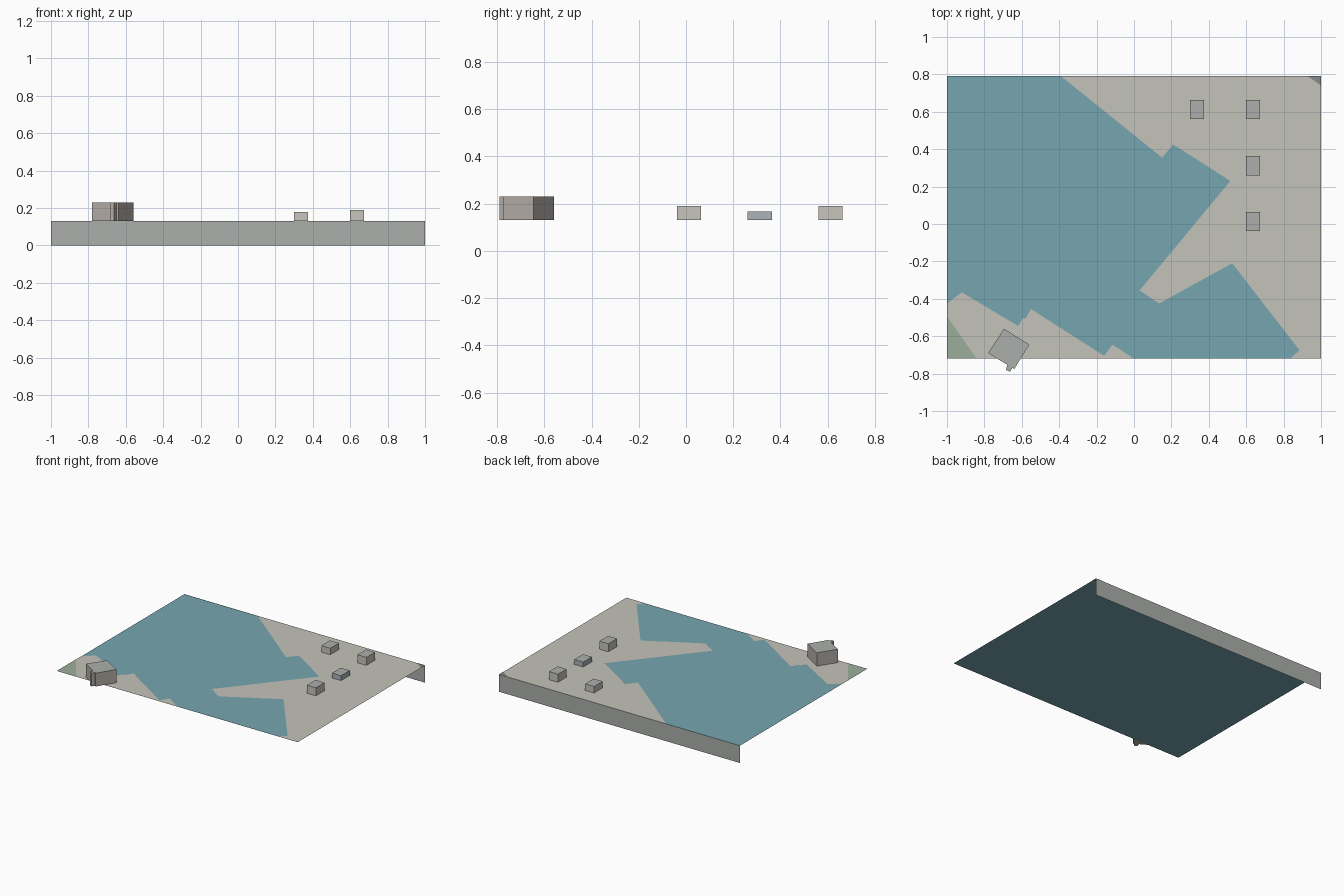
import bpy, bmesh

if "Cube" in bpy.data.objects:
    bpy.data.objects.remove(bpy.data.objects["Cube"])

GROUND = 0.13


def material(name, rgb):
    m = bpy.data.materials.new(name)
    m.diffuse_color = (*rgb, 1)
    m.use_nodes = True
    m.node_tree.nodes["Principled BSDF"].inputs["Base Color"].default_value = m.diffuse_color
    return m


WATER = material("water_teal", (0.18, 0.38, 0.44))
PAVING = material("paving_beige", (0.55, 0.54, 0.49))
GRASS = material("grass_green", (0.33, 0.43, 0.33))
ROAD = material("road_grey", (0.24, 0.25, 0.25))
ROOF = material("roof_grey", (0.41, 0.43, 0.41))
CREAM = material("wall_cream", (0.57, 0.56, 0.50))
BLUE = material("wall_blue", (0.40, 0.45, 0.49))
STONE = material("wall_stone", (0.47, 0.43, 0.40))


def outline(name, points, z, mats, height=0):
    """Flat upward polygon, extruded into a block when height is given."""
    bm = bmesh.new()
    face = bm.faces.new([bm.verts.new((x, y, z)) for x, y in points])
    face.normal_update()
    if face.normal.z < 0:
        face.normal_flip()
    if height:
        res = bmesh.ops.extrude_face_region(bm, geom=[face], use_keep_orig=True)
        top = [v for v in res["geom"] if isinstance(v, bmesh.types.BMVert)]
        bmesh.ops.translate(bm, verts=top, vec=(0, 0, height))
        bmesh.ops.recalc_face_normals(bm, faces=bm.faces)
        for f in bm.faces:
            f.material_index = 1 if f.normal.z > 0.9 else 0
    mesh = bpy.data.meshes.new(name)
    bm.to_mesh(mesh)
    bm.free()
    for m in mats:
        mesh.materials.append(m)
    obj = bpy.data.objects.new(name, mesh)
    bpy.context.collection.objects.link(obj)
    return obj


# Water sheet with the land laid just above it
outline("water", [(-1, -0.72), (1, -0.72), (1, 0.79), (-1, 0.79)], GROUND - 0.001, [WATER])
outline("east_quay", [(-0.39, 0.79), (0.15, 0.355), (0.21, 0.425), (0.515, 0.23),
                      (0.03, -0.355), (0.135, -0.425), (0.525, -0.21), (0.885, -0.675),
                      (0.835, -0.72), (1, -0.72), (1, 0.79)], GROUND, [PAVING])
outline("south_quay", [(-1, -0.425), (-0.92, -0.365), (-0.62, -0.545), (-0.595, -0.505),
                       (-0.58, -0.505), (-0.55, -0.455), (-0.16, -0.705),
                       (-0.115, -0.645), (0, -0.72), (-1, -0.72)], GROUND, [PAVING])
outline("grass_corner", [(-1, -0.495), (-1, -0.72), (-0.84, -0.72)], GROUND + 0.001, [GRASS])
outline("road_corner", [(0.93, 0.79), (1, 0.74), (1, 0.79)], GROUND + 0.001, [ROAD])

# Back wall hanging below the rear edge
wall = bpy.data.meshes.new("back_wall")
wall.from_pydata([(1, 0.79, 0), (-1, 0.79, 0), (-1, 0.79, GROUND), (1, 0.79, GROUND)],
                 [], [(0, 1, 2, 3)])
wall.materials.append(ROOF)
bpy.context.collection.objects.link(bpy.data.objects.new("back_wall", wall))

# Small sheds on the east quay
sheds = [(0.337, 0.612, 0.048, CREAM), (0.637, 0.612, 0.06, CREAM),
         (0.637, 0.312, 0.037, BLUE), (0.637, 0.013, 0.06, CREAM)]
for i, (x, y, h, mat) in enumerate(sheds):
    a, b = 0.0375, 0.0515
    outline(f"shed_{i + 1}", [(x - a, y - b), (x + a, y - b), (x + a, y + b), (x - a, y + b)],
            GROUND, [mat, ROOF], h)

# Turned building on the south quay with its small porch
outline("quay_building", [(-0.695, -0.56), (-0.56, -0.645), (-0.64, -0.775),
                          (-0.65, -0.769), (-0.663, -0.79), (-0.685, -0.78),
                          (-0.677, -0.753), (-0.78, -0.69)],
        GROUND, [STONE, ROOF], 0.1)
